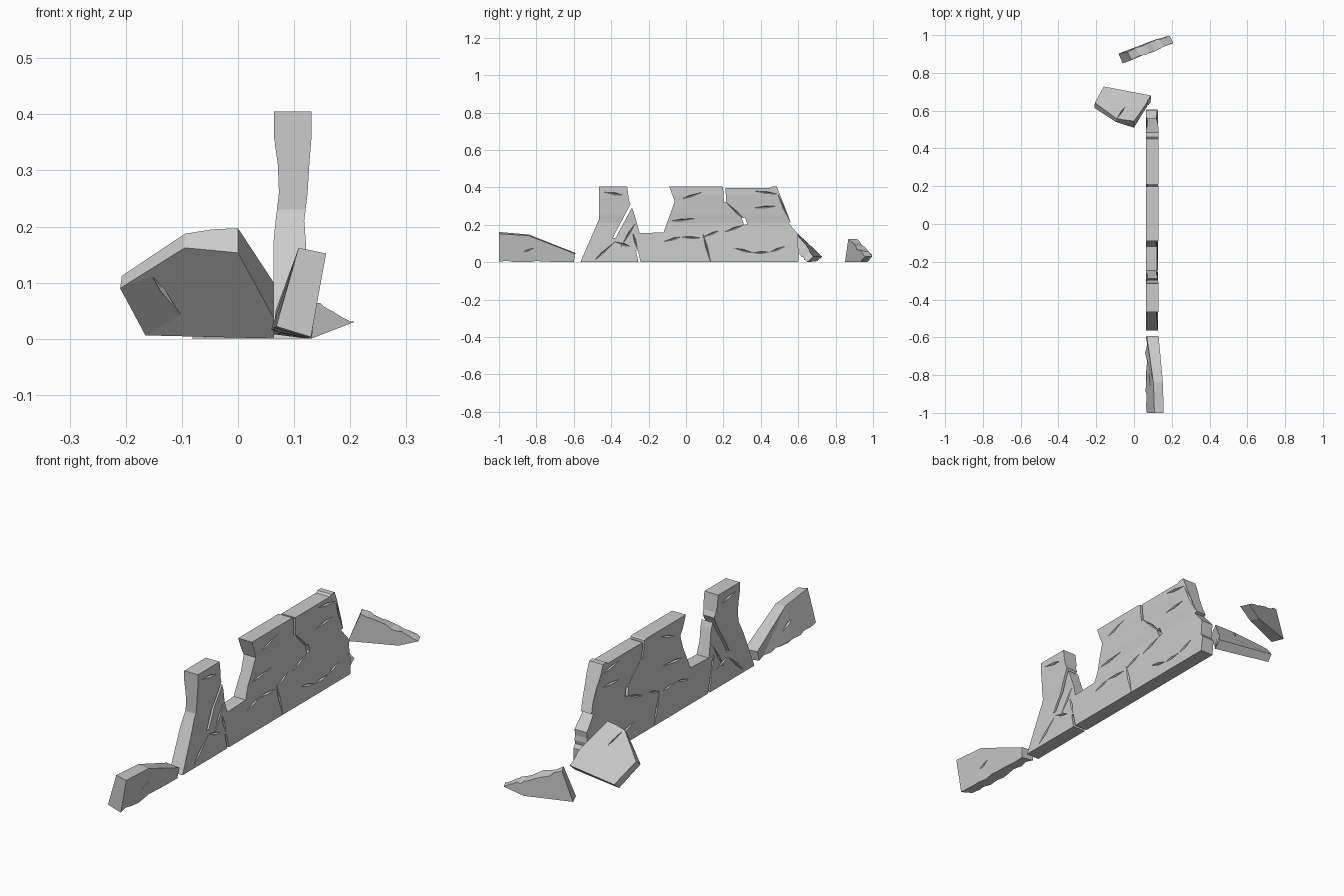
import bpy, bmesh, random
from mathutils import Vector

if "Cube" in bpy.data.objects:
    bpy.data.objects.remove(bpy.data.objects["Cube"])

random.seed(4)


def to_object(name, bm):
    bmesh.ops.recalc_face_normals(bm, faces=bm.faces[:])
    me = bpy.data.meshes.new(name)
    bm.to_mesh(me)
    bm.free()
    ob = bpy.data.objects.new(name, me)
    bpy.context.collection.objects.link(ob)
    return ob


def loft(bm, a, b):
    """Solid between two matching outlines."""
    va, vb = ([bm.verts.new(p) for p in ring] for ring in (a, b))
    bm.faces.new(va)
    bm.faces.new(vb[::-1])
    n = len(va)
    for i in range(n):
        bm.faces.new((va[i], vb[i], vb[(i + 1) % n], va[(i + 1) % n]))


def ragged(pts, edges, amp, n=6):
    """Break the given outline edges into jittered steps."""
    out = []
    for i, p in enumerate(pts):
        p, q = Vector(p), Vector(pts[(i + 1) % len(pts)])
        out.append(p)
        if i in edges:
            for k in range(1, n):
                v = p.lerp(q, k / n) + Vector([random.uniform(-amp, amp) for _ in p])
                if len(v) == 3:
                    v.z = max(v.z, 0)
                out.append(v)
    return out


def gouge(bm, p, q, normal, w, d):
    """Long four-sided spindle that cuts a V-shaped crack."""
    p, q, nrm = Vector(p), Vector(q), Vector(normal).normalized()
    side = (q - p).cross(nrm).normalized() * w
    m = p.lerp(q, random.uniform(.35, .65))
    mid = [bm.verts.new(m + o) for o in (side, nrm * d, -side, -nrm * d)]
    vp, vq = bm.verts.new(p), bm.verts.new(q)
    for i in range(4):
        bm.faces.new((mid[i], mid[(i + 1) % 4], vp))
        bm.faces.new((mid[(i + 1) % 4], mid[i], vq))


def carve(ob, bm):
    cutter = to_object("cutter", bm)
    cutter.hide_render = True
    mod = ob.modifiers.new("carve", 'BOOLEAN')
    mod.operation, mod.solver, mod.object = 'DIFFERENCE', 'EXACT', cutter
    mod.use_self = True
    bpy.context.view_layer.objects.active = ob
    bpy.ops.object.modifier_apply(modifier=mod.name)
    bpy.data.objects.remove(cutter)


# Ruined wall: side profile (y, z), with a wavy thickness that varies by height
LEVELS = [0, .17, .21, .26, .31, .36, .41]
FACE_L = [.063, .063, .067, .073, .071, .064, .064]
FACE_R = [.126, .121, .118, .124, .127, .131, .131]


def face_x(z, table):
    for i in range(6):
        if z <= LEVELS[i + 1]:
            t = (z - LEVELS[i]) / (LEVELS[i + 1] - LEVELS[i])
            return table[i] + t * (table[i + 1] - table[i])
    return table[-1]


profile = [(-.565, 0), (-.465, .23), (-.465, .405), (-.315, .405), (-.305, .33),
           (-.28, .27), (-.247, .155), (-.12, .16), (-.06, .325), (-.09, .405),
           (.19, .405), (.205, .398), (.45, .398), (.46, .405), (.485, .405),
           (.56, .215), (.548, .21), (.60, .15), (.60, 0)]
outline = ragged(profile, {17}, .007, 7)
outline = [(p[0], p[1]) for p in outline]
bm = bmesh.new()
loft(bm, [(0, y, z) for y, z in outline], [(1, y, z) for y, z in outline])
for z in LEVELS[1:-1]:
    bmesh.ops.bisect_plane(bm, geom=bm.verts[:] + bm.edges[:] + bm.faces[:],
                           plane_co=(0, 0, z), plane_no=(0, 0, 1))
for v in bm.verts:
    v.co.x = face_x(v.co.z, FACE_L if v.co.x < .5 else FACE_R)
wall = to_object("ruined_wall", bm)

# Slots and the hole that pass right through the wall
bm = bmesh.new()
slots = [[(-.392, .13), (-.378, .128), (-.285, .30), (-.297, .31)],
         [(-.268, .064), (-.258, .064), (-.237, -.02), (-.25, -.02)],
         [(.195, .45), (.207, .45), (.215, .325), (.203, .32)],
         [(.298, .235), (.315, .24), (.328, .205), (.31, .20)]]
for s in slots:
    loft(bm, [(0, y, z) for y, z in s], [(.2, y, z) for y, z in s])
carve(wall, bm)

# Surface cracks on both faces, as chains of (y, z) points
cracks = [[(-.49, .01), (-.38, .11), (-.30, .085)],
          [(-.35, .08), (-.27, .21)],
          [(-.26, .07), (-.285, .16)],
          [(.09, .155), (.135, -.01)],
          [(-.12, .11), (-.03, .135), (.08, .13), (.18, .17)],
          [(.21, .325), (.31, .23)],
          [(.31, .20), (.20, .16)],
          [(.37, .38), (.49, .365), (.555, .22)],
          [(.26, .075), (.36, .05), (.45, .055), (.53, .085)],
          [(-.44, .375), (-.34, .36)], [(-.02, .34), (.09, .375)],
          [(-.08, .22), (.06, .235)], [(.36, .29), (.48, .30)]]
bm = bmesh.new()
for table in (FACE_L, FACE_R):
    for chain in cracks:
        for (y0, z0), (y1, z1) in zip(chain, chain[1:]):
            gouge(bm, (face_x(max(z0, 0), table), y0, z0),
                  (face_x(z1, table), y1, z1), (1, 0, 0), .006, .009)
carve(wall, bm)

# Front fragment, a slab lying on its ragged broken edge
right = [(.13, -1, .003), (.157, -1, .152), (.153, -.84, .142),
         (.13, -.592, .045), (.125, -.6, 0)]
left = [(.068, -1, .022), (.108, -1, .162), (.103, -.84, .148),
        (.067, -.592, .05), (.064, -.6, .008)]
bm = bmesh.new()
loft(bm, ragged(right, {4}, .006, 10), ragged(left, {4}, .006, 10))
front = to_object("front_fragment", bm)
bm = bmesh.new()
gouge(bm, (.139, -.88, .05), (.143, -.80, .08), (1, 0, -.2), .008, .01)
gouge(bm, (.085, -.86, .09), (.078, -.78, .06), (1, 0, -.3), .008, .01)
carve(front, bm)

# Slab leaning against the end of the wall
upper = [(-.207, .642, .112), (-.16, .728, .03), (.09, .68, .03),
         (.067, .64, .095), (0, .545, .197), (-.045, .55, .195), (-.095, .56, .187)]
lower = [(-.21, .615, .09), (-.165, .70, .006), (.088, .648, 0),
         (.062, .612, .04), (0, .51, .153), (-.05, .525, .158), (-.095, .54, .162)]
bm = bmesh.new()
loft(bm, ragged(upper, {2}, .004, 5), ragged(lower, {2}, .004, 5))
slab = to_object("leaning_slab", bm)
bm = bmesh.new()
gouge(bm, (-.16, .58, .125), (-.10, .645, .04), (.12, .7, .7), .006, .012)
gouge(bm, (-.09, .56, .19), (-.03, .64, .09), (.12, .7, .7), .005, .012)
carve(slab, bm)

# Rear fragment, a thin wedge with a ragged sloping top
near = [(-.06, .85, 0), (-.012, .868, .125), (.13, .925, .065),
        (.208, .957, .03), (.13, .93, 0)]
far = [(-.082, .902, 0), (-.034, .91, .125), (.11, .97, .065),
       (.19, .995, .03), (.112, .968, 0)]
bm = bmesh.new()
loft(bm, ragged(near, {1, 2}, .005, 6), ragged(far, {1, 2}, .005, 6))
to_object("rear_fragment", bm)
